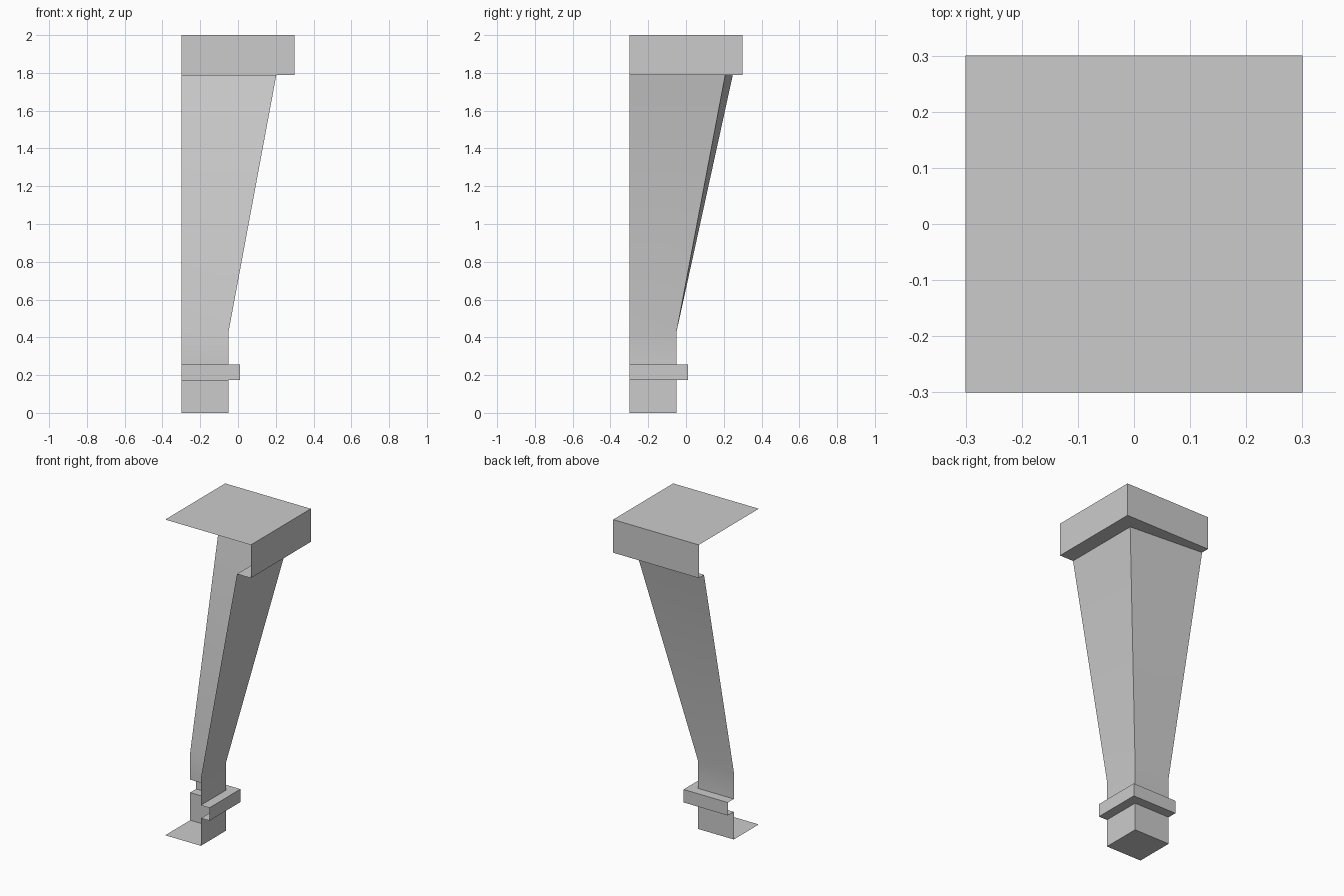
import bpy
import bmesh

if "Cube" in bpy.data.objects:
    bpy.data.objects.remove(bpy.data.objects["Cube"])

E = -0.3  # open inner edge: the shell has no front or left side


def shell(name, rings, cap_bottom=False, cap_top=False):
    """L-shaped wall skinned through rings of (z, corner x, corner y, back-left y)."""
    bm = bmesh.new()
    rows = [[bm.verts.new(p) for p in ((E, yl, z), (x, y, z), (x, E, z))]
            for z, x, y, yl in rings]
    for lo, hi in zip(rows, rows[1:]):
        for i in range(2):
            bm.faces.new((lo[i + 1], lo[i], hi[i], hi[i + 1]))
    if cap_bottom:
        a, b, c = rows[0]
        bm.faces.new((a, b, c, bm.verts.new((E, E, rings[0][0]))))
    if cap_top:
        a, b, c = rows[-1]
        bm.faces.new((bm.verts.new((E, E, rings[-1][0])), c, b, a))
    mesh = bpy.data.meshes.new(name)
    bm.to_mesh(mesh)
    bm.free()
    ob = bpy.data.objects.new(name, mesh)
    bpy.context.collection.objects.link(ob)
    bpy.ops.object.select_all(action='DESELECT')
    ob.select_set(True)
    bpy.context.view_layer.objects.active = ob
    bpy.ops.object.shade_smooth_by_angle(angle=0.52)
    return ob


def ring(z, s):
    return (z, s, s, s)


NARROW, COLLAR, WIDE = -0.05, 0.01, 0.3
LEG_TOP = (1.79, 0.203, 0.208, 0.248)

# Square foot with closed underside
shell("foot", [ring(0, NARROW), ring(0.175, NARROW)], cap_bottom=True)
# Collar band with ledges back to the foot and neck
shell("collar", [ring(0.175, NARROW), ring(0.175, COLLAR),
                 ring(0.257, COLLAR), ring(0.257, NARROW)])
# Neck flowing into the flared shaft
shell("tapered_shaft", [ring(0.257, NARROW), ring(0.43, NARROW), LEG_TOP])
# Top block with underside ledge and closed top
shell("top_block", [LEG_TOP, ring(1.79, WIDE), ring(2.0, WIDE)], cap_top=True)
